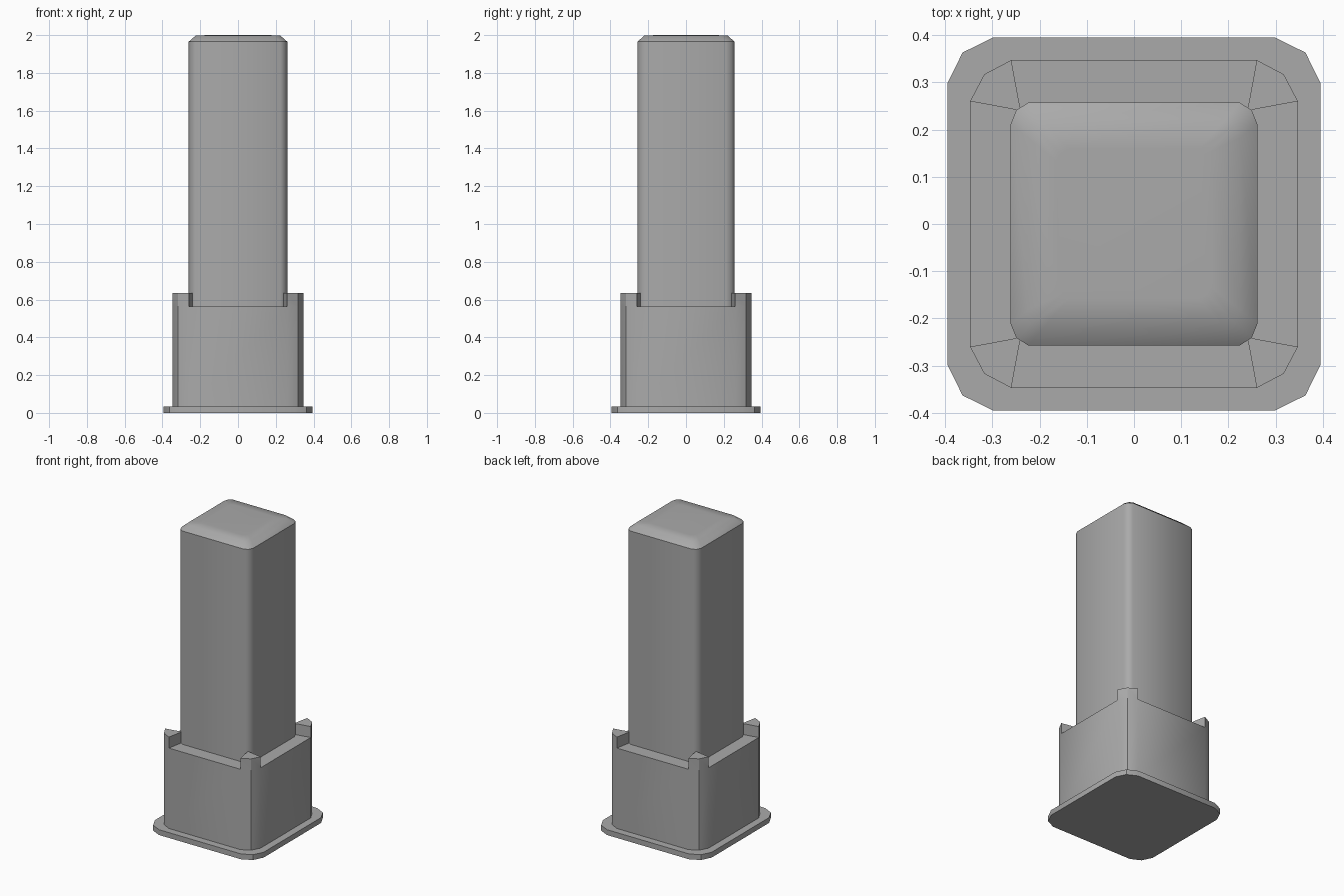
import bpy
import bmesh
import math

cube = bpy.data.objects.get("Cube")
if cube:
    bpy.data.objects.remove(cube, do_unlink=True)

# Single grey material
grey = bpy.data.materials.new("mid_grey")
grey.use_nodes = True
colour = (0.4, 0.4, 0.4, 1)
grey.diffuse_color = colour
grey.node_tree.nodes["Principled BSDF"].inputs["Base Color"].default_value = colour


def outline(corner):
    """Repeat one corner (listed clockwise) on all four quadrants."""
    pts = list(corner)
    pts += [(x, -y) for x, y in reversed(corner)]
    pts += [(-x, -y) for x, y in corner]
    pts += [(-x, y) for x, y in reversed(corner)]
    return pts[::-1]


def loft(bm, rings):
    """Skin stacked rings given as (outline, z); close both ends."""
    loops = [[bm.verts.new((x, y, z)) for x, y in pts] for pts, z in rings]
    n = len(loops[0])
    for low, high in zip(loops, loops[1:]):
        for i in range(n):
            j = (i + 1) % n
            bm.faces.new((low[i], low[j], high[j], high[i]))
    bm.faces.new(loops[0][::-1])
    return loops[-1]


def finish(bm, name, angle):
    bmesh.ops.recalc_face_normals(bm, faces=bm.faces)
    mesh = bpy.data.meshes.new(name)
    bm.to_mesh(mesh)
    bm.free()
    mesh.materials.append(grey)
    obj = bpy.data.objects.new(name, mesh)
    bpy.context.collection.objects.link(obj)
    bpy.ops.object.select_all(action='DESELECT')
    obj.select_set(True)
    bpy.context.view_layer.objects.active = obj
    bpy.ops.object.shade_smooth_by_angle(angle=math.radians(angle))


# Base flange
bm = bmesh.new()
flange = outline([(0.298, 0.395), (0.363, 0.363), (0.395, 0.298)])
bm.faces.new(loft(bm, [(flange, 0), (flange, 0.035)]))
finish(bm, "base_flange", 30)

# Socket with four raised corner lugs
bm = bmesh.new()
wall = outline([(0.26, 0.347), (0.317, 0.317), (0.347, 0.26)])
rim = loft(bm, [(wall, 0.035), (wall, 0.563)])
floor, lugs = [], []
for k in range(0, len(rim), 3):
    a, b, c = rim[k:k + 3]
    inner = bm.verts.new((math.copysign(0.24, b.co.x),
                          math.copysign(0.24, b.co.y), b.co.z))
    lugs.append(bm.faces.new((a, b, c, inner)))
    floor += [a, inner, c]
bm.faces.new(floor)
raised = bmesh.ops.extrude_discrete_faces(bm, faces=lugs)["faces"]
for face in raised:
    bmesh.ops.translate(bm, verts=face.verts, vec=(0, 0, 0.072))
finish(bm, "socket", 30)

# Post with a softly domed cap
bm = bmesh.new()
corner = [(0.224, 0.257), (0.249, 0.241), (0.261, 0.212)]


def post_ring(scale):
    return outline([(x * scale, y * scale) for x, y in corner])


top = loft(bm, [(post_ring(1), 0.55), (post_ring(1), 1.965),
                (post_ring(0.86), 1.997), (post_ring(0.62), 2.0)])
bm.faces.new(top)
finish(bm, "post", 44)
